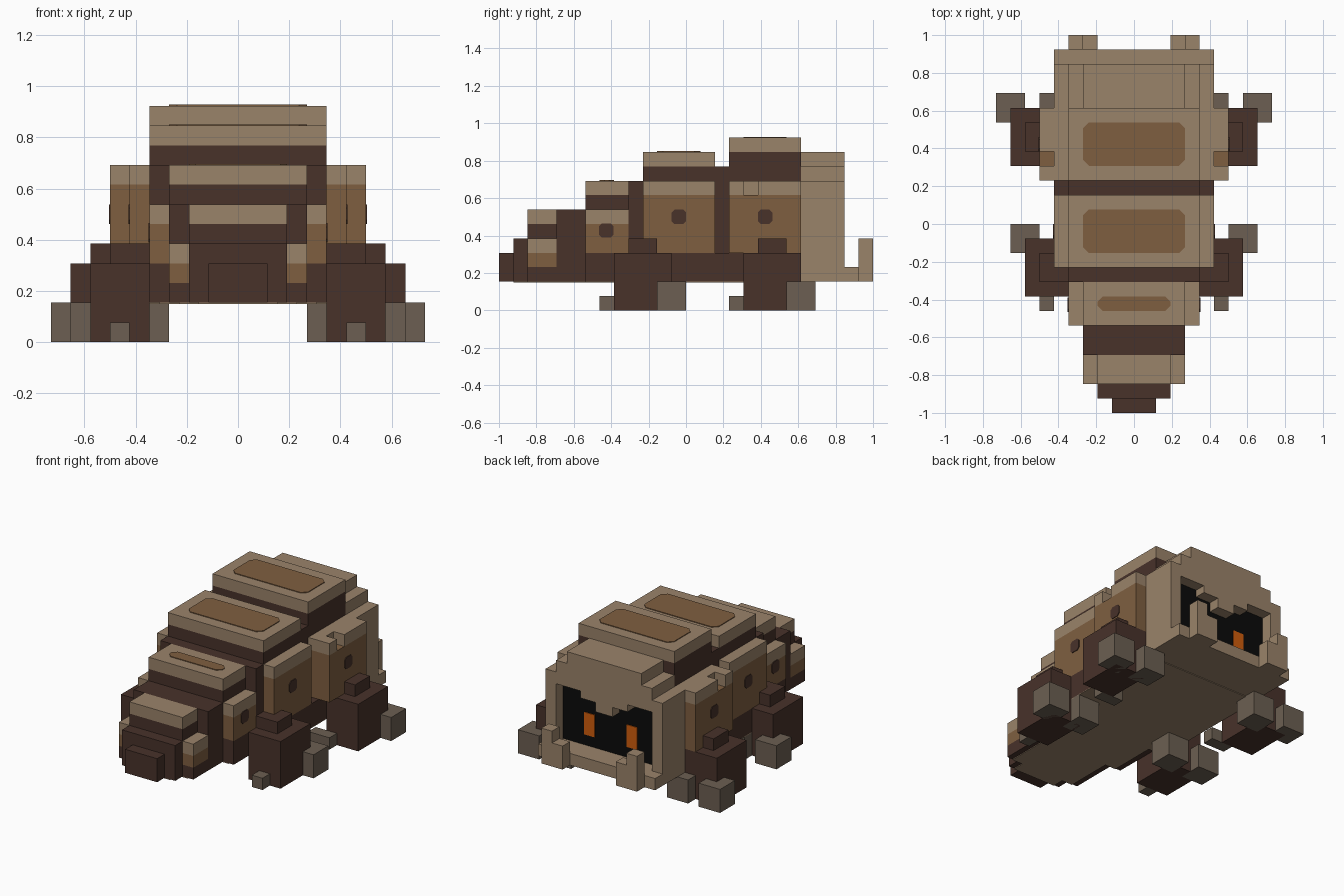
import bpy
import bmesh

if "Cube" in bpy.data.objects:
    bpy.data.objects.remove(bpy.data.objects["Cube"])

U = 1 / 13  # block size


def srgb(r, g, b):
    def lin(c):
        c /= 255
        return c / 12.92 if c <= 0.04045 else ((c + 0.055) / 1.055) ** 2.4
    return (lin(r), lin(g), lin(b), 1)


def material(name, rgb):
    m = bpy.data.materials.new(name)
    m.diffuse_color = srgb(*rgb)
    m.use_nodes = True
    m.node_tree.nodes["Principled BSDF"].inputs["Base Color"].default_value = m.diffuse_color
    return m


HIDE = material("dark_hide", (72, 50, 42))
SHELL = material("tan_shell", (154, 131, 106))
BROWN = material("brown_shell", (127, 95, 64))
CLAW = material("grey_claw", (108, 95, 82))
BLACK = material("face_black", (10, 10, 10))
ORANGE = material("eye_orange", (208, 92, 12))


def finish(name, bm, mat):
    bmesh.ops.recalc_face_normals(bm, faces=bm.faces)
    me = bpy.data.meshes.new(name)
    bm.to_mesh(me)
    bm.free()
    me.materials.append(mat)
    ob = bpy.data.objects.new(name, me)
    bpy.context.collection.objects.link(ob)
    return ob


def box(name, x, y, z, mat):
    """Box from (min, max) pairs given in block units."""
    bm = bmesh.new()
    bmesh.ops.create_cube(bm, size=1)
    for v in bm.verts:
        for i, (lo, hi) in enumerate((x, y, z)):
            v.co[i] = U * (hi if v.co[i] > 0 else lo)
    return finish(name, bm, mat)


def mid(name, half, y, z, mat):
    return box(name, (-half, half), y, z, mat)


def pair(name, x, y, z, mat):
    box(name + "_right", x, y, z, mat)
    box(name + "_left", (-x[1], -x[0]), y, z, mat)


def patch(name, axis, level, a, b, cut, mat, sign=1):
    """Thin plate with clipped corners, facing along x or z."""
    (a0, a1), (b0, b1) = a, b
    pts = [(a0 + cut, b0), (a1 - cut, b0), (a1, b0 + cut), (a1, b1 - cut),
           (a1 - cut, b1), (a0 + cut, b1), (a0, b1 - cut), (a0, b0 + cut)]
    bm = bmesh.new()
    rings = []
    for h in (level, level + 0.06):
        rings.append([bm.verts.new([c * U for c in
                     ((p, q, h) if axis == "z" else (sign * h, p, q))])
                     for p, q in pts])
    bm.faces.new(rings[0])
    bm.faces.new(rings[1])
    for i in range(8):
        j = (i + 1) % 8
        bm.faces.new((rings[0][i], rings[0][j], rings[1][j], rings[1][i]))
    finish(name, bm, mat)


def side_plate(name, x, y, z):
    """Brown flank plate with a tan top edge."""
    pair(name + "_lower", x, y, (z[0], z[1] - 1), BROWN)
    pair(name + "_edge", x, y, (z[1] - 1, z[1]), SHELL)


def spot(name, x, y, z):
    for s, side in ((1, "right"), (-1, "left")):
        patch(f"{name}_{side}", "x", x, (y - .5, y + .5), (z - .5, z + .5), .2, HIDE, s)


# Tapered tail
mid("tail_tip", 1.5, (-13, -12), (2, 4), HIDE)
mid("tail_end", 2.5, (-12, -11), (2, 5), HIDE)
mid("tail_core", 2.5, (-11, -9), (2, 6), HIDE)
mid("tail_base", 3.5, (-11, -9), (2, 3), HIDE)
mid("tail_top_plate", 2.5, (-11, -9), (6, 7), SHELL)
side_plate("tail_side_plate", (2.5, 3.5), (-11, -9), (3, 5))
mid("tail_root", 3.5, (-9, -7), (2, 7), HIDE)

# Hip segment
mid("hip_core", 3.5, (-7, -4), (2, 8), HIDE)
mid("hip_base", 4.5, (-7, -4), (2, 4), HIDE)
mid("hip_top_plate", 3.5, (-7, -4), (8, 9), SHELL)
side_plate("hip_side_plate", (3.5, 4.5), (-7, -4), (4, 7))
mid("hip_joint", 4.5, (-4, -3), (2, 9), HIDE)
patch("hip_patch", "z", 9, (-2.5, 2.5), (-6, -5), .35, BROWN)
spot("hip_spot", 4.5, -5.55, 5.55)

# Middle segment
mid("body_core", 4.5, (-3, 3), (2, 10), HIDE)
mid("body_base", 5.5, (-3, 8), (2, 4), HIDE)
mid("body_top_plate", 4.5, (-3, 2), (10, 11), SHELL)
side_plate("body_side_plate", (4.5, 5.5), (-3, 2), (4, 9))
patch("body_patch", "z", 11, (-3.5, 3.5), (-2, 1), .4, BROWN)
spot("body_spot", 5.5, -.5, 6.5)

# Shoulder segment, with a notch in the outer plate edge
mid("shoulder_core", 4.5, (3, 8), (2, 11), HIDE)
mid("shoulder_top_plate", 4.5, (3, 8), (11, 12), SHELL)
side_plate("shoulder_inner_plate", (4.5, 5.5), (3, 8), (4, 9))
pair("shoulder_outer_plate", (5.5, 6.5), (3, 8), (4, 8), BROWN)
pair("shoulder_edge_short", (5.5, 6.5), (3, 4), (8, 9), SHELL)
pair("shoulder_edge_long", (5.5, 6.5), (5, 8), (8, 9), SHELL)
patch("shoulder_patch", "z", 12, (-3.5, 3.5), (4, 7), .4, BROWN)
spot("shoulder_spot", 6.5, 5.5, 6.5)

# Head with stepped crown and a framed, recessed face
mid("head_block", 5.5, (8, 10), (2, 9), SHELL)
mid("head_crown_low", 4.5, (8, 11), (9, 10), SHELL)
mid("head_crown_high", 3.5, (8, 11), (10, 11), SHELL)
pair("cheek", (4.5, 5.5), (10, 11), (3, 9), SHELL)
mid("brow", 4.5, (10, 11), (8, 9), SHELL)
mid("brow_step", 2.2, (10, 11), (7.4, 8), SHELL)
mid("brow_tooth", .8, (10, 11), (6.6, 7.4), SHELL)
mid("chin", 5.5, (10, 12), (2, 3), SHELL)
mid("face_panel", 4.5, (10, 10.06), (3, 8), BLACK)
pair("eye", (1.5, 2.5), (10.06, 10.12), (3.9, 5.8), ORANGE)
pair("tusk_outer", (3.5, 4.5), (12, 13), (2, 5), SHELL)
pair("tusk_inner", (2.5, 3.5), (12, 13), (2, 4), SHELL)

# Tan belly, stepping in toward the tail
for i, (half, y0, y1) in enumerate(((5.5, -3, 8), (4, -7, -3), (3, -11, -7), (2, -12, -11))):
    mid(f"belly_{i + 1}", half, (y0, y1), (1.94, 2), SHELL)

# Legs with shoulder ridge and claws
for name, x, y, toe in (("hind_leg", 4.5, -5, 5.5), ("fore_leg", 5.5, 4, 4.5)):
    pair(name, (x, x + 3), (y, y + 4), (0, 4), HIDE)
    pair(name + "_ridge", (x, x + 2), (y + 1, y + 3), (4, 5), HIDE)
    pair(name + "_outer_claw", (x + 2, x + 4), (y + 3, y + 5), (0, 2), CLAW)
    pair(name + "_inner_claw", (x - 1, x + 1), (y + 3, y + 5), (0, 2), CLAW)
    pair(name + "_toe", (toe, 6.5), (y - 1, y), (0, 1), CLAW)
